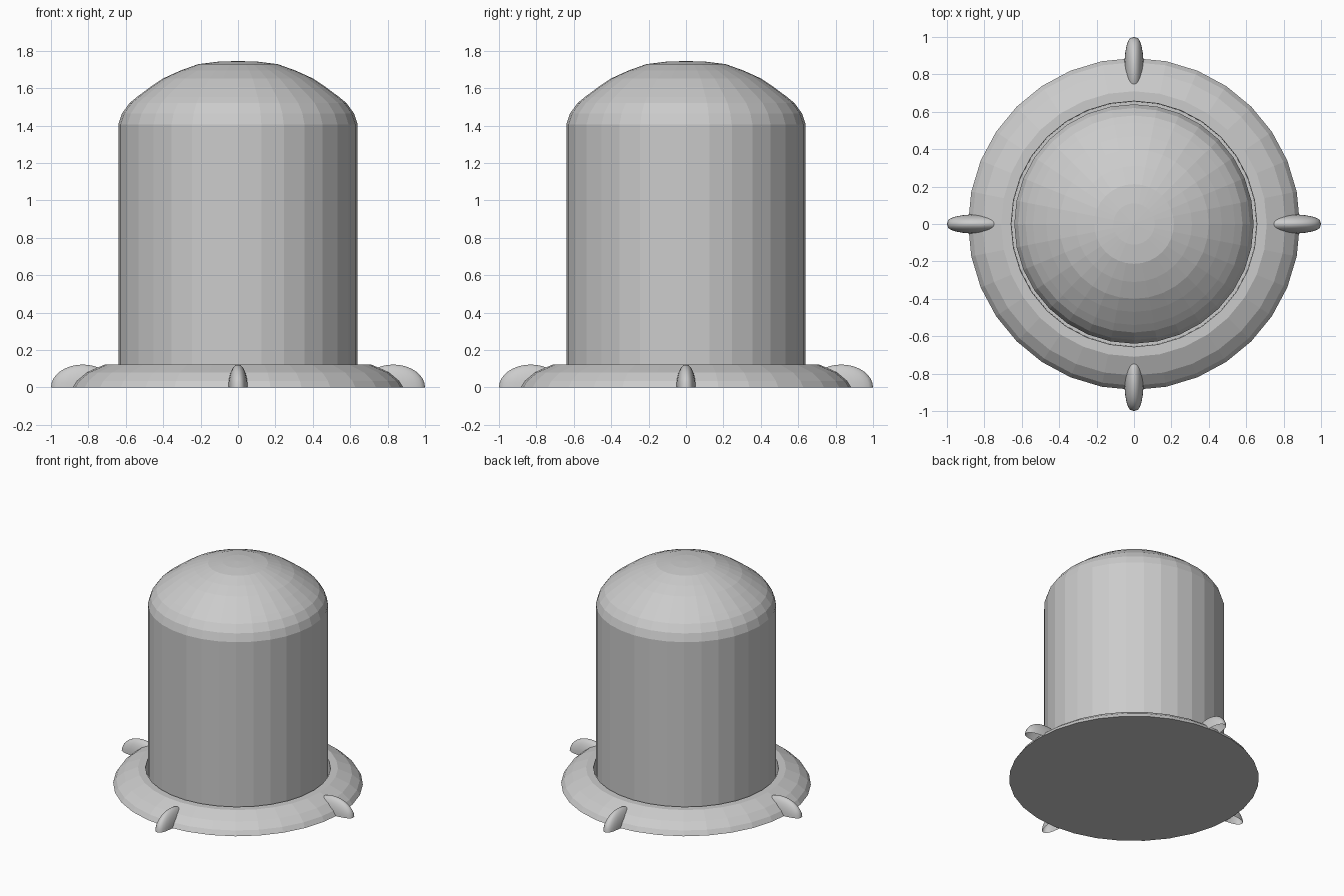
import bpy, bmesh, math

if "Cube" in bpy.data.objects:
    bpy.data.objects.remove(bpy.data.objects["Cube"])

grey = bpy.data.materials.new("light_grey")
grey.diffuse_color = (0.6, 0.6, 0.6, 1)
grey.use_nodes = True
grey.node_tree.nodes["Principled BSDF"].inputs["Base Color"].default_value = grey.diffuse_color


def finish(name, bm, recalc=True):
    bmesh.ops.remove_doubles(bm, verts=bm.verts, dist=1e-5)
    if recalc:
        bmesh.ops.recalc_face_normals(bm, faces=bm.faces)
    me = bpy.data.meshes.new(name)
    bm.to_mesh(me)
    bm.free()
    me.materials.append(grey)
    ob = bpy.data.objects.new(name, me)
    bpy.context.collection.objects.link(ob)
    return ob


def lathe(name, profile, n=32):
    """Revolve an (r, z) profile around z."""
    bm = bmesh.new()
    rings = []
    for r, z in profile:
        rings.append([bm.verts.new((r * math.cos(2 * math.pi * i / n),
                                    r * math.sin(2 * math.pi * i / n), z))
                      for i in range(n)] if r > 0 else [bm.verts.new((0, 0, z))] * n)
    for a, b in zip(rings, rings[1:]):
        for i in range(n):
            j = (i + 1) % n
            loop = list(dict.fromkeys((a[i], a[j], b[j], b[i])))
            bm.faces.new(loop)
    return finish(name, bm)


# Tall cylindrical body with a shallow domed top
lathe("domed_body", [(0, 0.01), (0.64, 0.01), (0.64, 1.405), (0.62, 1.465), (0.58, 1.52),
                     (0.54, 1.553), (0.47, 1.605), (0.40, 1.652), (0.31, 1.693),
                     (0.213, 1.728), (0.11, 1.741), (0, 1.745)])

# Flared base ring, closed underneath, with a narrow gap around the body
lathe("base_flange", [(0, 0), (0.887, 0), (0.865, 0.035), (0.81, 0.08), (0.71, 0.123),
                      (0.657, 0.123), (0.655, 0.01), (0, 0.01)])

# Four rounded half-ellipsoid lugs, open underneath
for k, side in enumerate(("right", "back", "left", "front")):
    bm = bmesh.new()
    bmesh.ops.create_uvsphere(bm, u_segments=24, v_segments=16, radius=1)
    bmesh.ops.delete(bm, geom=[f for f in bm.faces if f.calc_center_median().z < 0],
                     context='FACES')
    c, s = round(math.cos(k * math.pi / 2)), round(math.sin(k * math.pi / 2))
    for v in bm.verts:
        x, y, z = v.co
        px = 0.83 + 0.17 * x
        py = 0.052 * y * max(1 - x * x, 0.01) ** -0.15
        v.co = (px * c - py * s, px * s + py * c, 0.122 * z)
    lug = finish(side + "_lug", bm, recalc=False)
    lug.data.shade_smooth()
